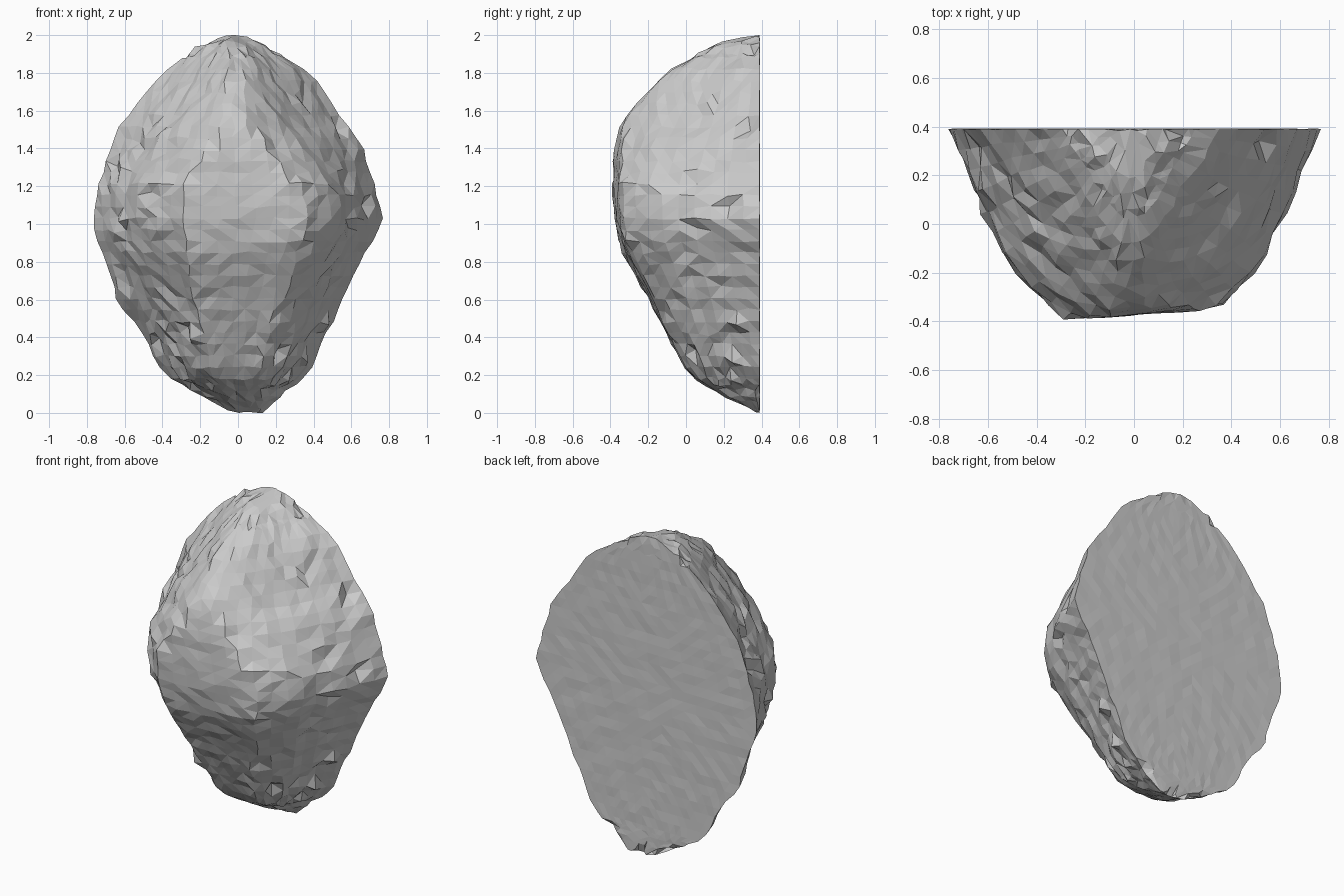
import bpy, bmesh, random
from mathutils import Vector

if "Cube" in bpy.data.objects:
    bpy.data.objects.remove(bpy.data.objects["Cube"])

random.seed(7)

# Rock profile: z, left x, right x, front y, front facet left x, right x, side bulge
ROWS = [
    (0.00, -0.01, 0.14, 0.37, 0.03, 0.10, 0.05),
    (0.10, -0.21, 0.24, 0.19, -0.08, 0.12, 0.06),
    (0.20, -0.39, 0.37, 0.01, -0.14, 0.13, 0.07),
    (0.40, -0.50, 0.46, -0.10, -0.17, 0.19, 0.07),
    (0.60, -0.64, 0.56, -0.20, -0.21, 0.24, 0.07),
    (0.85, -0.72, 0.67, -0.34, -0.27, 0.30, 0.09),
    (0.95, -0.755, 0.73, -0.37, -0.29, 0.33, 0.105),
    (1.05, -0.765, 0.765, -0.385, -0.30, 0.34, 0.105),
    (1.20, -0.74, 0.72, -0.395, -0.29, 0.32, 0.10),
    (1.40, -0.67, 0.67, -0.385, -0.17, 0.17, 0.07),
    (1.55, -0.61, 0.56, -0.35, -0.06, 0.06, 0.05),
    (1.80, -0.39, 0.38, -0.12, -0.05, 0.05, 0.03),
    (1.95, -0.21, 0.14, 0.14, -0.05, 0.03, 0.02),
    (2.00, -0.07, 0.03, 0.37, -0.04, 0.00, 0.0),
]
BACK, LEVELS, FRONT, REAR = 0.39, 33, 26, 18


def row_at(z):
    for a, b in zip(ROWS, ROWS[1:]):
        if z <= b[0]:
            t = (z - a[0]) / (b[0] - a[0])
            return [p + (q - p) * t for p, q in zip(a, b)]
    return list(ROWS[-1])


def along(path, n):
    """Evenly spaced points along a polyline, ends included."""
    lens = [(b - a).length for a, b in zip(path, path[1:])]
    total, out = sum(lens), []
    for i in range(n + 1):
        d = total * i / n
        for k, seg in enumerate(lens):
            if d <= seg or k == len(lens) - 1:
                out.append(path[k].lerp(path[k + 1], min(1, d / max(seg, 1e-6))))
                break
            d -= seg
    return out


# Level cross-sections: faceted front, flat rear, closer together at both tips
zs = [2.0 * i / LEVELS for i in range(LEVELS + 1)]
zs = sorted(zs + [0.02, 0.09, 0.15, 1.9, 1.96, 1.985])
bm = bmesh.new()
rings = []
for z in zs:
    _, xl, xr, yf, fl, fr, puff = row_at(z)
    depth = BACK - yf
    bulge = puff * depth
    L, R = Vector((xl, BACK, z)), Vector((xr, BACK, z))
    A = Vector((fl, yf, z))
    B = Vector((fr, yf + 0.05 * depth, z))
    ml = L.lerp(A, 0.69) + Vector((-bulge, -bulge * 0.1, 0))
    mr = R.lerp(B, 0.75) + Vector((bulge, -bulge * 0.2, 0))
    ml.x, mr.x = max(ml.x, xl), min(mr.x, xr)
    pts = along([L, ml, A, B, mr, R], FRONT) + along([R, L], REAR)[1:-1]
    rings.append([bm.verts.new(p) for p in pts])

n = len(rings[0])
for lo, hi in zip(rings, rings[1:]):
    for j in range(n):
        k = (j + 1) % n
        bm.faces.new((lo[j], lo[k], hi[k], hi[j]))
bm.faces.new(rings[0][::-1])
bm.faces.new(rings[-1])
# Thin out the crowded tips
bmesh.ops.remove_doubles(bm, verts=bm.verts, dist=0.03)
bmesh.ops.recalc_face_normals(bm, faces=bm.faces)
bm.normal_update()

# Weathered surface: small jitter on the front, sharp chips on the sides
moves = []
for v in bm.verts:
    if v.co.y > BACK - 0.001:
        rim = v.normal.y < 0.98
        d = Vector((0, random.uniform(-0.002, 0.002), 0))
        if rim and 0.05 < v.co.z < 1.95:
            d.x = random.uniform(-0.01, 0.01)
    else:
        d = v.normal * random.uniform(-0.007, 0.007)
        d.x += random.uniform(-0.012, 0.012)
        d.z += random.uniform(-0.008, 0.008)
        if abs(v.co.x) > 0.2 and v.co.y < 0.33 and random.random() < 0.08:
            d += v.normal * random.uniform(-0.035, 0.025)
            d.z += random.uniform(-0.03, 0.03)
    moves.append((v, d))
for v, d in moves:
    v.co += d
    v.co.z = min(max(v.co.z, 0), 2)

bmesh.ops.triangulate(bm, faces=bm.faces, quad_method='SHORT_EDGE')
mesh = bpy.data.meshes.new("rock")
bm.to_mesh(mesh)
bm.free()
rock = bpy.data.objects.new("rock", mesh)
bpy.context.collection.objects.link(rock)
